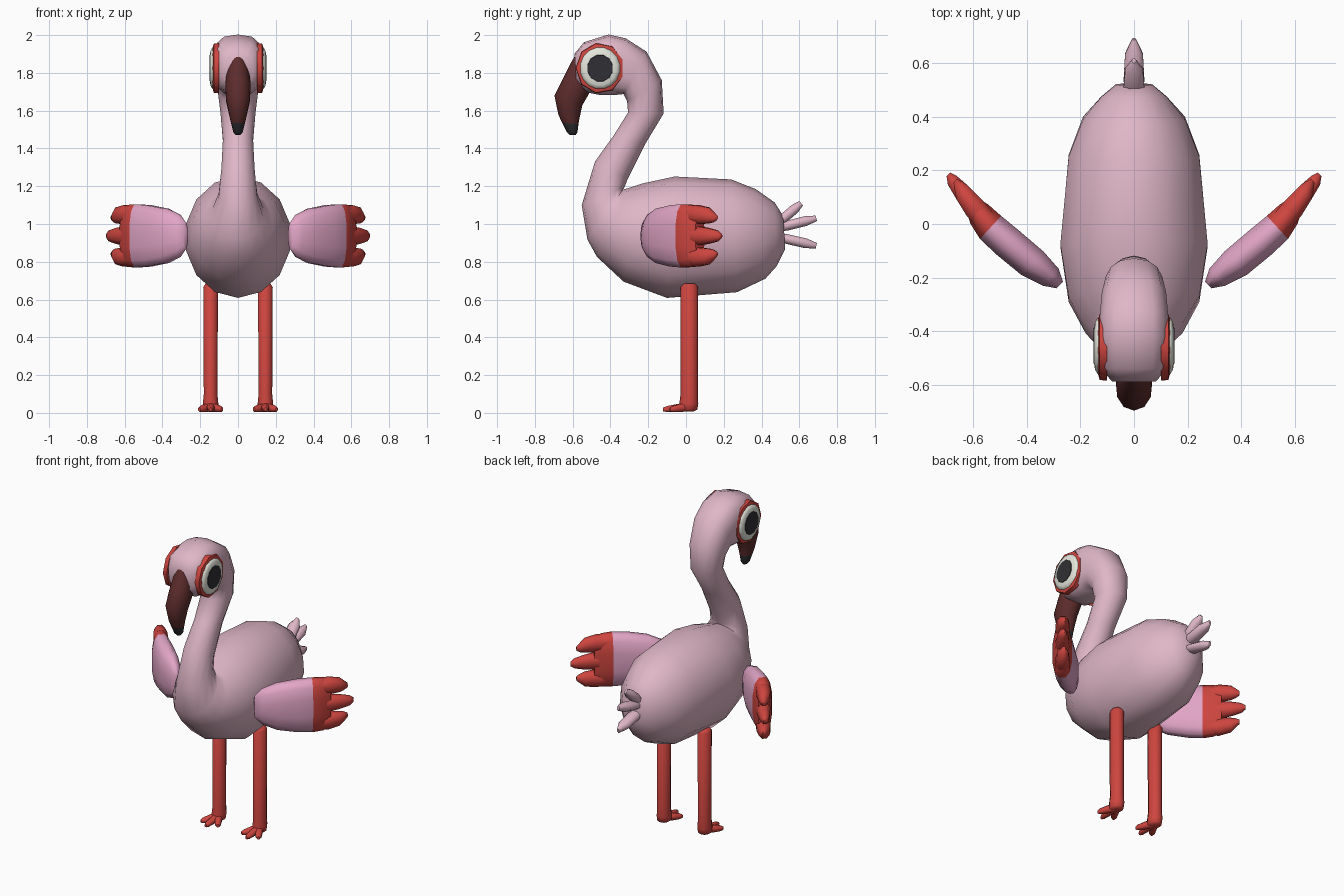
import bpy, bmesh, math
from mathutils import Vector as V

if "Cube" in bpy.data.objects:
    bpy.data.objects.remove(bpy.data.objects["Cube"])


def mat(name, rgb):
    m = bpy.data.materials.new(name)
    m.diffuse_color = (*rgb, 1)
    m.use_nodes = True
    m.node_tree.nodes["Principled BSDF"].inputs["Base Color"].default_value = m.diffuse_color
    return m


PINK = mat("body pink", (.74, .47, .57))
ROSE = mat("wing pink", (.76, .38, .57))
RED = mat("coral red", (.62, .06, .05))
MAROON = mat("beak maroon", (.11, .025, .025))
BLACK = mat("black", (.03, .03, .035))
WHITE = mat("eye white", (.80, .82, .74))


def loft(name, rings, mats, sides=12, split=None, angle=60):
    """Skin rings of (centre, u, v, squareness); faces after ring `split` use the second colour."""
    bm = bmesh.new()
    loops = []
    for c, u, v, p in rings:
        loop = []
        for k in range(sides):
            a = 2 * math.pi * (k + .5) / sides
            ca, sa = math.cos(a), math.sin(a)
            x = math.copysign(abs(ca) ** p, ca)
            y = math.copysign(abs(sa) ** p, sa)
            loop.append(bm.verts.new(V(c) + V(u) * x + V(v) * y))
        loops.append(loop)
    for i, (a, b) in enumerate(zip(loops, loops[1:])):
        for k in range(sides):
            n = (k + 1) % sides
            f = bm.faces.new((a[k], a[n], b[n], b[k]))
            f.material_index = int(split is not None and i >= split)
    bm.faces.new(loops[0])
    bm.faces.new(loops[-1]).material_index = int(split is not None)
    bmesh.ops.recalc_face_normals(bm, faces=bm.faces)
    me = bpy.data.meshes.new(name)
    bm.to_mesh(me)
    bm.free()
    for m in mats:
        me.materials.append(m)
    ob = bpy.data.objects.new(name, me)
    bpy.context.collection.objects.link(ob)
    bpy.ops.object.select_all(action='DESELECT')
    ob.select_set(True)
    bpy.context.view_layer.objects.active = ob
    bpy.ops.object.shade_smooth_by_angle(angle=math.radians(angle))
    return ob


def side_ring(a, b, w, p=1.0):
    """Ring spanning two (y, z) outline points, with half width w."""
    a, b = V((0, *a)), V((0, *b))
    return (a + b) / 2, V((w, 0, 0)), (a - b) / 2 * 1.02, p


# Body, neck and head in one skin, from rump to face
loft("body_neck_head", [side_ring(*r) for r in [
    ((.515, 1.04), (.525, .87), .07),
    ((.47, 1.11), (.48, .78), .125),
    ((.37, 1.18), (.42, .715), .195),
    ((.24, 1.23), (.27, .645), .25),
    ((-.06, 1.245), (-.10, .615), .282),
    ((-.23, 1.21), (-.33, .70), .25),
    ((-.31, 1.185), (-.47, .83), .185),
    ((-.335, 1.18), (-.52, .92), .14),
    ((-.325, 1.20), (-.55, 1.10), .105),
    ((-.31, 1.24), (-.48, 1.33), .09),
    ((-.22, 1.42), (-.38, 1.47), .082),
    ((-.12, 1.585), (-.305, 1.59), .095),
    ((-.13, 1.76), (-.31, 1.65), .108, .9),
    ((-.21, 1.91), (-.33, 1.69), .122, .8),
    ((-.32, 1.98), (-.38, 1.685), .13, .7),
    ((-.41, 2.0), (-.45, 1.685), .133, .7),
    ((-.54, 1.96), (-.53, 1.70), .127, .7),
    ((-.59, 1.90), (-.58, 1.75), .085, .8)]], [PINK], 14)

# Hooked beak with a black tip
loft("beak", [side_ring(*r) for r in [
    ((-.59, 1.885), (-.56, 1.84), .03),
    ((-.61, 1.85), (-.50, 1.74), .062),
    ((-.65, 1.77), (-.515, 1.69), .07),
    ((-.695, 1.68), (-.55, 1.63), .066),
    ((-.675, 1.58), (-.565, 1.56), .047),
    ((-.655, 1.535), (-.57, 1.53), .038),
    ((-.63, 1.485), (-.575, 1.485), .026),
    ((-.615, 1.47), (-.585, 1.47), .012)]], [MAROON, BLACK], 10, split=5)

# Tail feathers
for i, (a, b) in enumerate([((.47, .99), (.61, 1.11)),
                            ((.47, .975), (.69, 1.03)),
                            ((.47, .935), (.69, .885))]):
    a, b = V((0, *a)), V((0, *b))
    n = V((0, -(b - a).z, (b - a).y)).normalized()
    loft(f"tail_feather_{i + 1}",
         [(a.lerp(b, t), V((w, 0, 0)), n * h, 1) for t, w, h in
          [(0, .03, .02), (.3, .042, .028), (.75, .036, .028), (1, .008, .016)]], [PINK], 8)

for s, tag in ((1, "left"), (-1, "right")):
    # Eye: red surround, white dome and dark pupil
    def disc(name, steps, m, sides):
        loft(f"{tag}_{name}", [(V((s * x, -.455, 1.825)), V((0, r, 0)), V((0, 0, r * 1.04)), 1)
                               for x, r in steps], [m], sides)
    disc("eye_surround", [(.10, .130), (.128, .127), (.136, .10)], RED, 9)
    disc("eye_white", [(.12, .108), (.137, .106), (.146, .088), (.150, .06)], WHITE, 16)
    disc("pupil", [(.146, .070), (.152, .068)], BLACK, 12)

    # Wing, placed by distance along its axis, sideways offset and height
    axis, nrm = V((s * .735, .68, 0)), V((s * .68, -.735, 0))

    def wing_ring(d, off, z, thick, high, p=1.0):
        return (V((s * .27, -.22, .937 + z)) + axis * d + nrm * off,
                nrm * thick, V((0, 0, high)), p)
    loft(f"{tag}_wing", [wing_ring(*r) for r in [
        (0, .01, 0, .018, .07), (.045, .012, 0, .045, .115), (.13, .02, 0, .062, .148, .85),
        (.25, .026, 0, .063, .167, .8), (.335, .028, 0, .06, .172, .8),
        (.40, .02, 0, .05, .168, .75), (.445, .012, 0, .032, .145, .75)]],
        [ROSE, RED], 12, split=4)
    # Three feather tips
    for i, (z, tip) in enumerate(((.112, .55), (0, .585), (-.112, .55))):
        loft(f"{tag}_wing_tip_{i + 1}", [wing_ring(*r) for r in [
            (.36, .024, z, .045, .045), (.43, .015, z, .045, .055),
            (.50, .004, z * .97, .036, .045), (tip - .025, -.004, z * .9, .025, .031),
            (tip, -.01, z * .86, .010, .014)]], [RED], 8)

    # Leg with a slightly swollen ankle
    x = s * .145
    loft(f"{tag}_leg", [(V((x, y, z)), V((rx, 0, 0)), V((0, ry, 0)), 1) for y, z, rx, ry in [
        (.017, .685, .028, .032), (.017, .665, .041, .047), (.017, .10, .038, .046),
        (.015, .05, .043, .05), (.012, .018, .04, .048), (.01, .008, .025, .032)]], [RED], 10)
    # Toes
    for i, (dx, ty) in enumerate(((-.06, -.085), (0, -.122), (.06, -.085))):
        a, b = V((x, .01, .032)), V((x + dx, ty, .018))
        side = V((-(b - a).y, (b - a).x, 0)).normalized()
        loft(f"{tag}_toe_{i + 1}", [(a.lerp(b, t), side * w, V((0, 0, h)), 1) for t, w, h in
                                    [(0, .026, .026), (.5, .022, .022), (.85, .018, .017),
                                     (1, .008, .010)]], [RED], 8)
